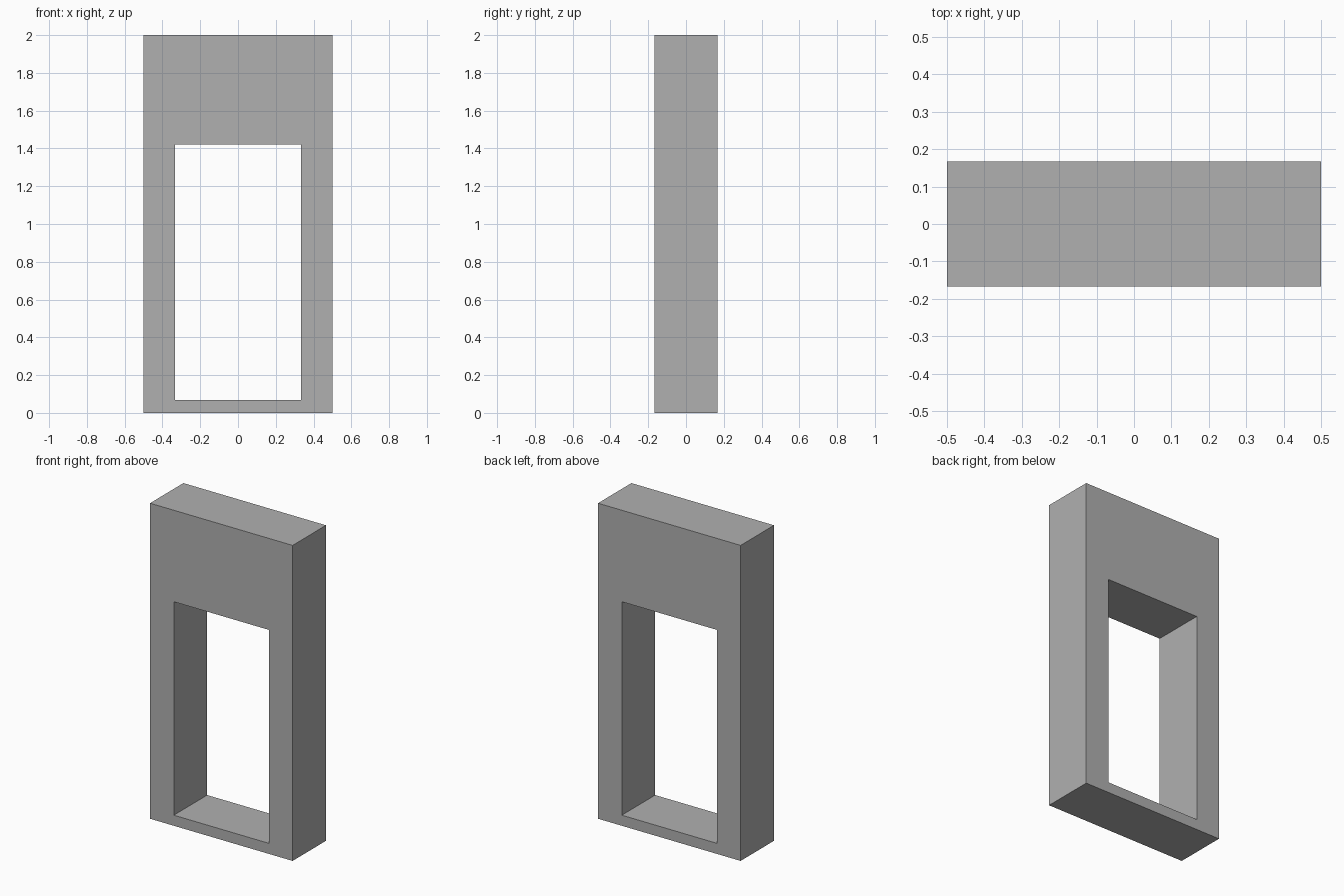
import bpy
import bmesh

if "Cube" in bpy.data.objects:
    bpy.data.objects.remove(bpy.data.objects["Cube"])

HALF_DEPTH = 0.167


def rectangle(bm, x, z0, z1, y):
    return [bm.verts.new((px, y, pz))
            for px, pz in ((-x, z0), (x, z0), (x, z1), (-x, z1))]


# Upright slab with a rectangular opening right through it
bm = bmesh.new()
outer_front = rectangle(bm, 0.5, 0.0, 2.0, -HALF_DEPTH)
inner_front = rectangle(bm, 0.333, 0.067, 1.42, -HALF_DEPTH)
inner_back = rectangle(bm, 0.333, 0.067, 1.42, HALF_DEPTH)
outer_back = rectangle(bm, 0.5, 0.0, 2.0, HALF_DEPTH)

# Bridge the four loops in turn: front face, opening, back face, outer sides
rings = [outer_front, inner_front, inner_back, outer_back]
for a, b in zip(rings, rings[1:] + rings[:1]):
    for i in range(4):
        j = (i + 1) % 4
        bm.faces.new((a[i], a[j], b[j], b[i]))
bmesh.ops.recalc_face_normals(bm, faces=bm.faces)

mesh = bpy.data.meshes.new("door_frame")
bm.to_mesh(mesh)
bm.free()

# Darker grey
grey = bpy.data.materials.new("dark_grey")
grey.diffuse_color = (0.435, 0.435, 0.435, 1.0)
grey.use_nodes = True
grey.node_tree.nodes["Principled BSDF"].inputs["Base Color"].default_value = grey.diffuse_color
mesh.materials.append(grey)
bpy.context.collection.objects.link(bpy.data.objects.new("door_frame", mesh))
